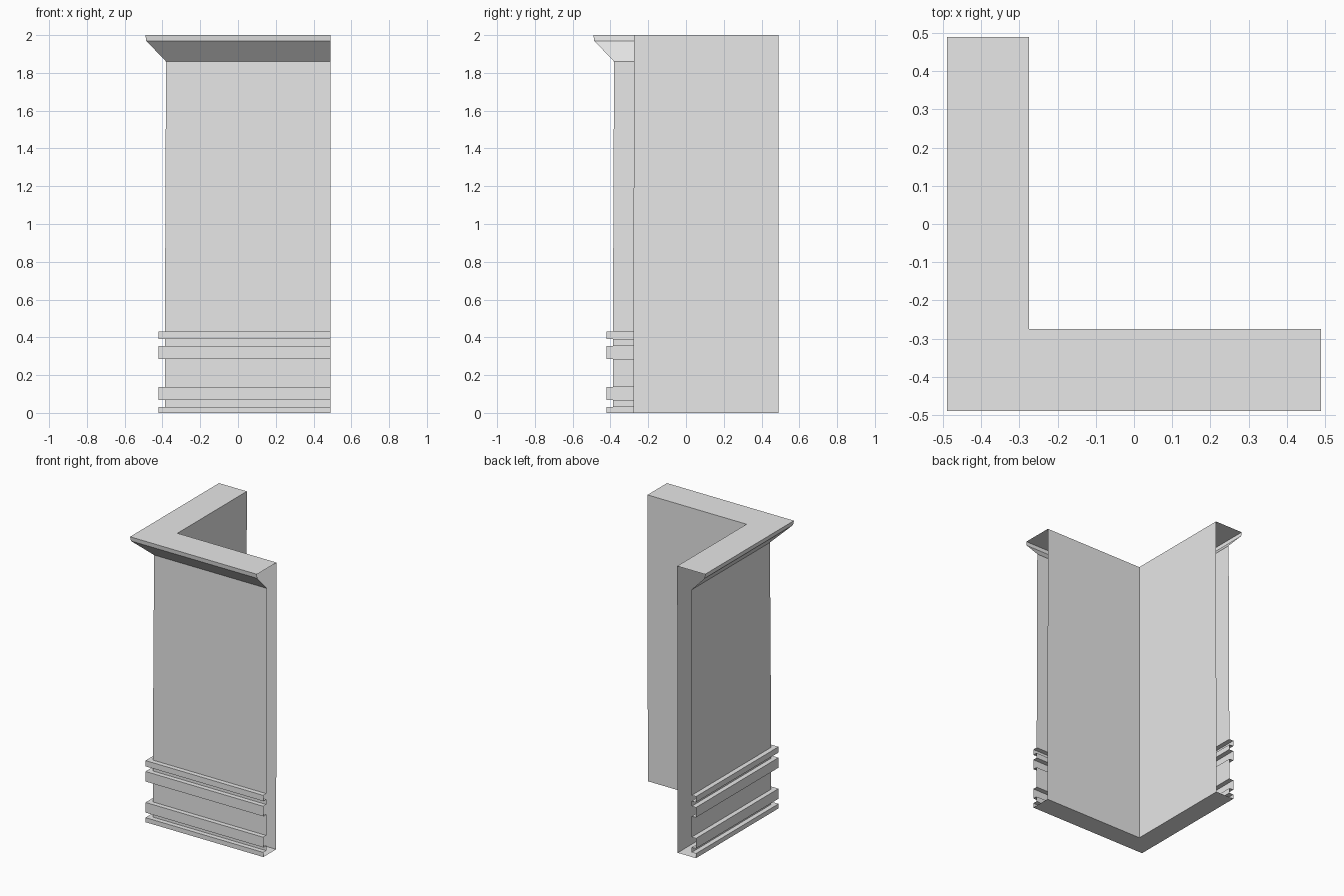
import bpy
import bmesh

cube = bpy.data.objects.get("Cube")
if cube:
    bpy.data.objects.remove(cube, do_unlink=True)

grey = bpy.data.materials.new("plain_grey")
grey.use_nodes = True
colour = (0.8, 0.8, 0.8, 1)
grey.diffuse_color = colour
grey.node_tree.nodes["Principled BSDF"].inputs["Base Color"].default_value = colour

END = 0.49       # open end of each arm
INNER_TOP, INNER_BOTTOM = -0.275, -0.279
BAND, GROOVE, SHAFT_TOP = -0.42, -0.387, -0.381


def sweep(name, profile):
    """Sweep an (offset, height) profile round the mitred corner."""
    bm = bmesh.new()
    rows = [[bm.verts.new(p) for p in ((END, o, z), (o, o, z), (o, END, z))]
            for o, z in profile]
    for low, high in zip(rows, rows[1:]):
        for i in range(2):
            bm.faces.new((low[i + 1], low[i], high[i], high[i + 1]))
    mesh = bpy.data.meshes.new(name)
    bm.to_mesh(mesh)
    bm.free()
    mesh.materials.append(grey)
    obj = bpy.data.objects.new(name, mesh)
    bpy.context.collection.objects.link(obj)
    return obj


# Banded base: each raised band steps out from the groove line
base = [(INNER_BOTTOM, 0)]
for low, high in ((0, 0.032), (0.067, 0.138), (0.284, 0.354), (0.39, 0.43)):
    if low > 0:
        base.append((GROOVE, low))
    base += [(BAND, low), (BAND, high), (GROOVE, high)]
sweep("banded_base", base)

# Plain outer wall, leaning in very slightly
sweep("outer_wall", [(GROOVE, 0.43), (SHAFT_TOP, 1.86)])

# Flared crown with its flat top
sweep("flared_crown", [(SHAFT_TOP, 1.86), (-0.486, 1.97), (-0.49, 2), (INNER_TOP, 2)])

# Inner wall closing the back of the shell
sweep("inner_wall", [(INNER_TOP, 2), (INNER_BOTTOM, 0)])
